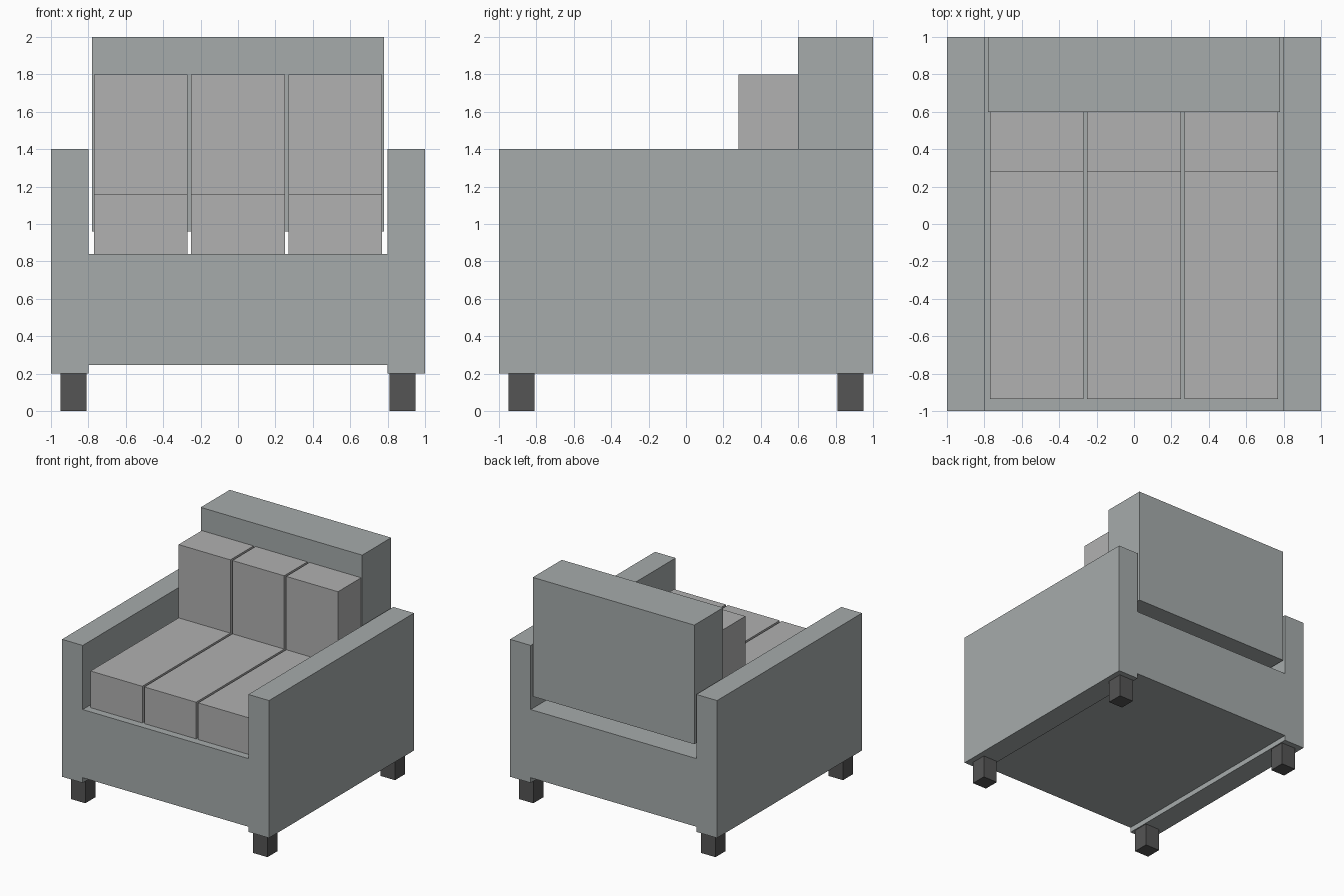
import bpy

if "Cube" in bpy.data.objects:
    bpy.data.objects.remove(bpy.data.objects["Cube"])


def material(name, color):
    m = bpy.data.materials.new(name)
    m.diffuse_color = (*color, 1)
    m.use_nodes = True
    m.node_tree.nodes["Principled BSDF"].inputs["Base Color"].default_value = m.diffuse_color
    return m


fabric = material("fabric", (0.38, 0.41, 0.41))
cushion = material("cushion_fabric", (0.44, 0.44, 0.44))
dark = material("dark_wood", (0.09, 0.09, 0.09))


def box(name, x, y, z, mat):
    """Axis-aligned box from (min, max) ranges."""
    bpy.ops.mesh.primitive_cube_add(size=1, location=[(a + b) / 2 for a, b in (x, y, z)])
    ob = bpy.context.object
    ob.name = name
    ob.scale = [b - a for a, b in (x, y, z)]
    bpy.ops.object.transform_apply(location=False, rotation=False, scale=True)
    ob.data.materials.append(mat)
    return ob


# Base and raised backrest (open gap beneath the backrest)
box("base", (-0.8, 0.8), (-1, 1), (0.245, 0.84), fabric)
box("backrest", (-0.78, 0.78), (0.6, 1), (0.96, 2), fabric)

# Arms and legs on both sides
for side, s in (("left", -1), ("right", 1)):
    box(f"{side}_arm", sorted((s * 0.8, s * 1.0)), (-1, 1), (0.2, 1.4), fabric)
    for end, e in (("front", -1), ("back", 1)):
        box(f"{end}_{side}_leg", sorted((s * 0.81, s * 0.95)),
            sorted((e * 0.81, e * 0.95)), (0, 0.2), dark)

# Three seat cushions with upright back cushions on top of them
for i, cx in enumerate((-0.52, 0, 0.52), 1):
    x = (cx - 0.25, cx + 0.25)
    box(f"seat_cushion_{i}", x, (-0.935, 0.6), (0.84, 1.16), cushion)
    box(f"back_cushion_{i}", x, (0.28, 0.6), (1.16, 1.8), cushion)
